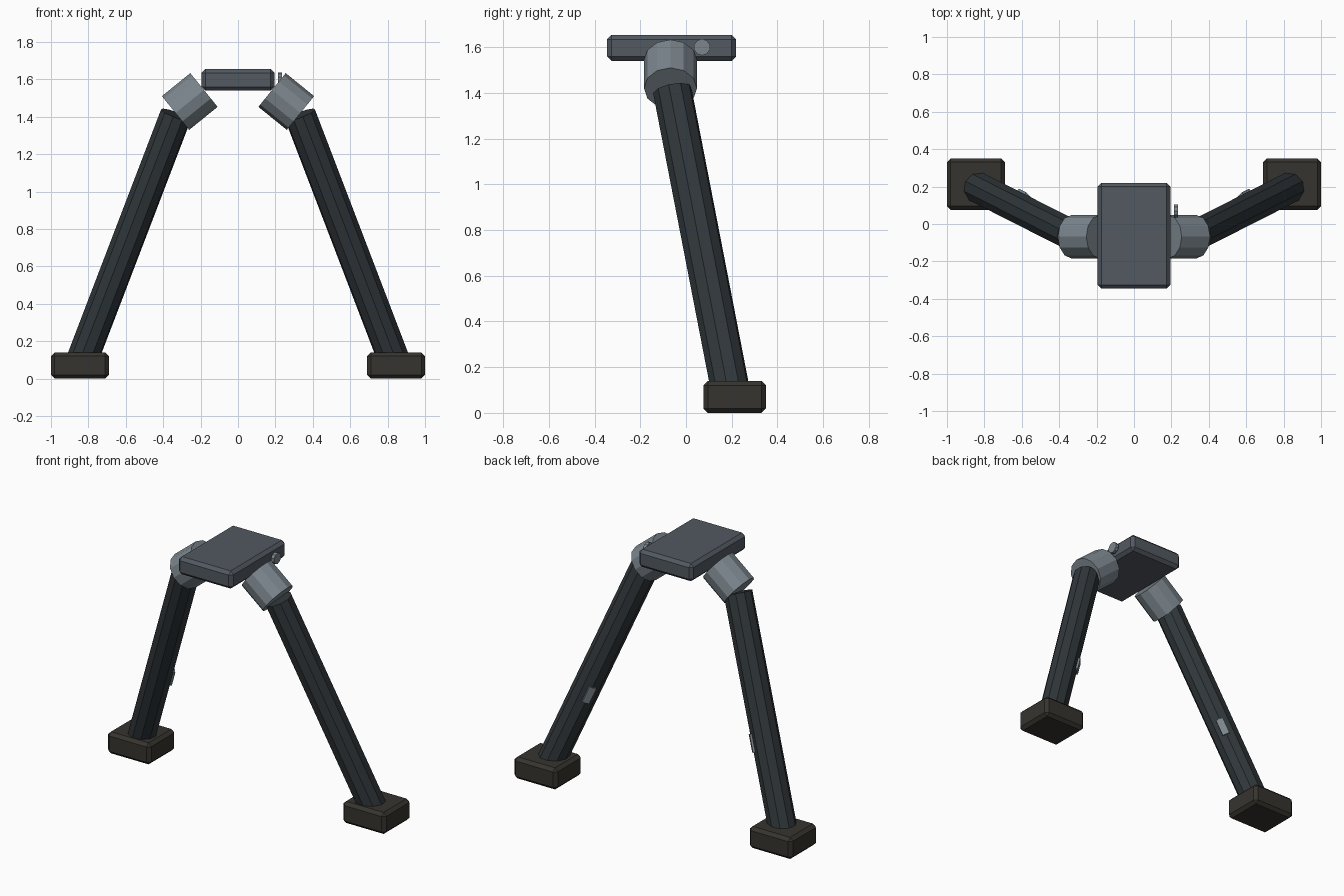
import bpy
from mathutils import Vector, Matrix

if "Cube" in bpy.data.objects:
    bpy.data.objects.remove(bpy.data.objects["Cube"])


def material(name, rgb):
    m = bpy.data.materials.new(name)
    m.diffuse_color = (*rgb, 1)
    m.use_nodes = True
    m.node_tree.nodes["Principled BSDF"].inputs["Base Color"].default_value = m.diffuse_color
    return m


PLATE = material("slate", (0.085, 0.10, 0.12))
JOINT = material("steel", (0.20, 0.24, 0.27))
LEG = material("dark_steel", (0.030, 0.038, 0.043))
FOOT = material("rubber", (0.036, 0.034, 0.028))


def box(name, center, size, mat, bevel=0.0):
    bpy.ops.mesh.primitive_cube_add(size=1, location=center)
    o = bpy.context.object
    o.name = name
    o.scale = size
    bpy.ops.object.transform_apply(location=False, rotation=False, scale=True)
    o.data.materials.append(mat)
    if bevel:
        b = o.modifiers.new("bevel", 'BEVEL')
        b.width = bevel
        b.segments = 1
    return o


def rod(name, a, b, radius, sides, mat):
    a, b = Vector(a), Vector(b)
    bpy.ops.mesh.primitive_cylinder_add(vertices=sides, radius=radius,
                                        depth=(b - a).length, location=(a + b) / 2)
    o = bpy.context.object
    o.name = name
    o.rotation_euler = (b - a).to_track_quat('Z', 'Y').to_euler()
    o.data.materials.append(mat)
    return o


# Mounting plate on top
box("top_plate", (0, -0.063, 1.597), (0.39, 0.565, 0.115), PLATE, 0.02)

# Small pivot knob, right side only
rod("pivot_knob", (0.213, 0.07, 1.6), (0.235, 0.07, 1.6), 0.036, 10, JOINT)

for side, s in (("left", -1), ("right", 1)):
    # Tilted hip joint
    rod(side + "_hip_joint", (s * 0.182, -0.068, 1.543), (s * 0.334, -0.068, 1.42),
        0.116, 12, JOINT)

    # Splayed leg
    top = Vector((s * 0.332, -0.06, 1.41))
    foot = Vector((s * 0.845, 0.2, 0.07))
    rod(side + "_leg", top, foot, 0.086, 10, LEG)

    # Small stud showing through the inner rear of the leg
    axis = (foot - top).normalized()
    out = Vector((-s * 0.74, 0.67, 0))
    out = (out - axis * out.dot(axis)).normalized()
    stud = box(side + "_leg_stud", (0, 0, 0), (0.045, 0.05, 0.11), JOINT)
    rot = Matrix((axis.cross(out), out, axis)).transposed().to_4x4()
    # axis.cross(out), out and axis form an orthonormal frame
    stud.matrix_world = Matrix.Translation(top.lerp(foot, 0.61) + out * 0.067) @ rot

    # Foot pad
    box(side + "_foot", (s * 0.845, 0.213, 0.07), (0.31, 0.275, 0.14), FOOT, 0.02)
